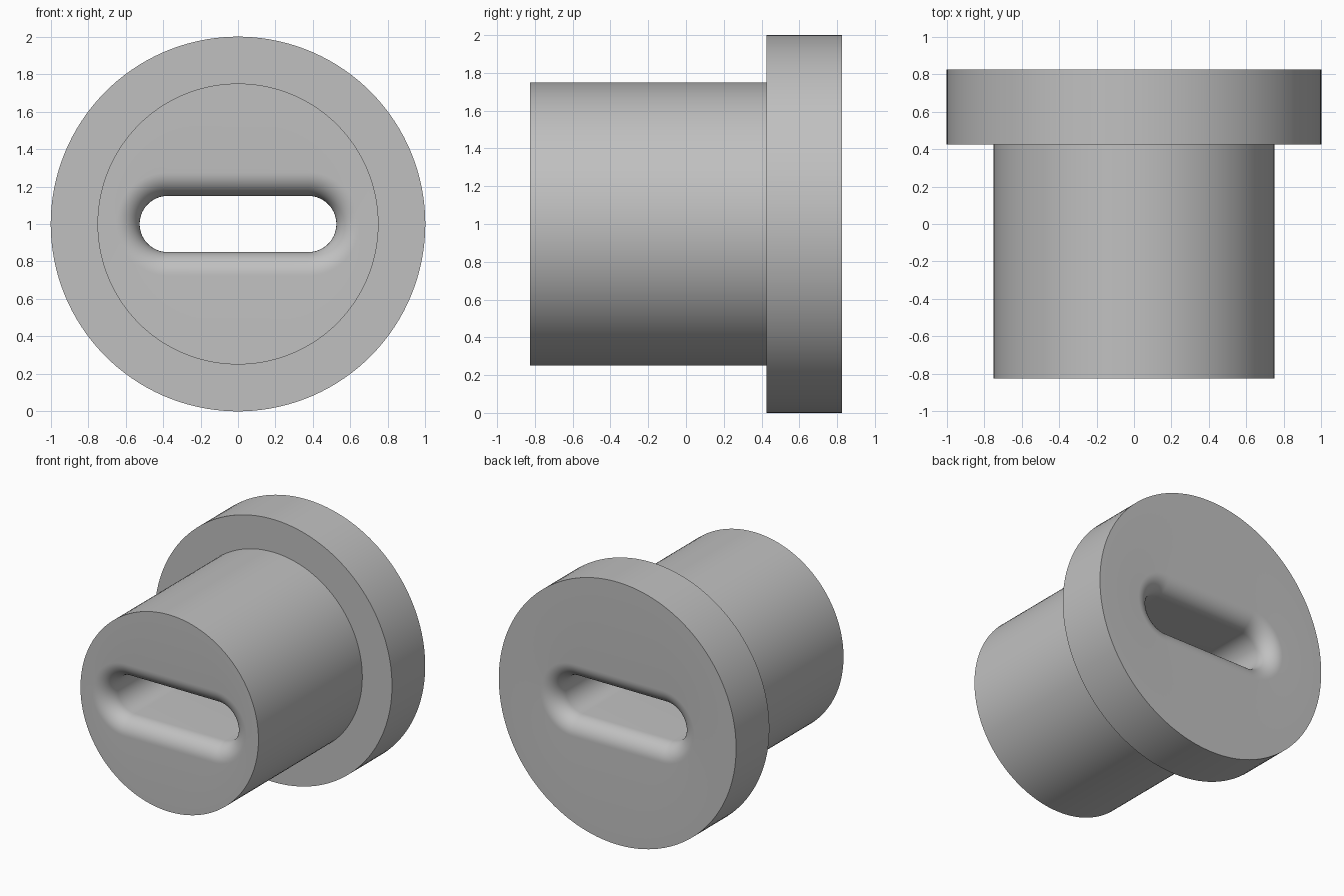
import bpy, bmesh, math

cube = bpy.data.objects.get("Cube")
if cube:
    bpy.data.objects.remove(cube)

ARC = 64                                # segments in each half turn
BARREL_R, FLANGE_R = 0.75, 1.0
FRONT, STEP, BACK = -0.825, 0.425, 0.825
SLOT_R, SLOT_HALF, FILLET = 0.15, 0.375, 0.125

grey = bpy.data.materials.new("plain grey")
grey.use_nodes = True
colour = (0.53, 0.53, 0.53, 1)
grey.diffuse_color = colour
grey.node_tree.nodes["Principled BSDF"].inputs["Base Color"].default_value = colour

bm = bmesh.new()


def ring(y, radius, slot=False):
    """Closed loop about the y axis: a circle, or a slot with round ends."""
    verts = []
    for side in (0, 1):
        for k in range(ARC + 1):
            share = k / ARC if slot else (k + 0.5) / (ARC + 1)
            a = math.pi * (side + share - 0.5)
            shift = SLOT_HALF * (1 - 2 * side) if slot else 0
            verts.append(bm.verts.new((shift + radius * math.cos(a), y,
                                       1 + radius * math.sin(a))))
    return verts


def fillet(y, inward):
    """Slot rings rounding from the end face into the slot."""
    rings = []
    for i in range(13):
        a = math.pi / 2 * i / 12
        rings.append(ring(y + inward * FILLET * (1 - math.cos(a)),
                          SLOT_R + FILLET * (1 - math.sin(a)), slot=True))
    return rings


# Front mouth, bore, back mouth, flange and barrel, in one closed loop
rings = fillet(FRONT, 1) + fillet(BACK, -1)[::-1]
rings += [ring(BACK, FLANGE_R), ring(STEP, FLANGE_R),
          ring(STEP, BARREL_R), ring(FRONT, BARREL_R)]
for a, b in zip(rings, rings[1:] + rings[:1]):
    for i in range(len(a)):
        j = (i + 1) % len(a)
        bm.faces.new((a[i], a[j], b[j], b[i]))
bmesh.ops.recalc_face_normals(bm, faces=bm.faces)

mesh = bpy.data.meshes.new("flanged_bushing")
bm.to_mesh(mesh)
bm.free()
mesh.materials.append(grey)
bushing = bpy.data.objects.new("flanged_bushing", mesh)
bpy.context.collection.objects.link(bushing)

# Smooth round walls, crisp rims
bpy.ops.object.select_all(action='DESELECT')
bushing.select_set(True)
bpy.context.view_layer.objects.active = bushing
bpy.ops.object.shade_smooth_by_angle(angle=math.radians(30))
